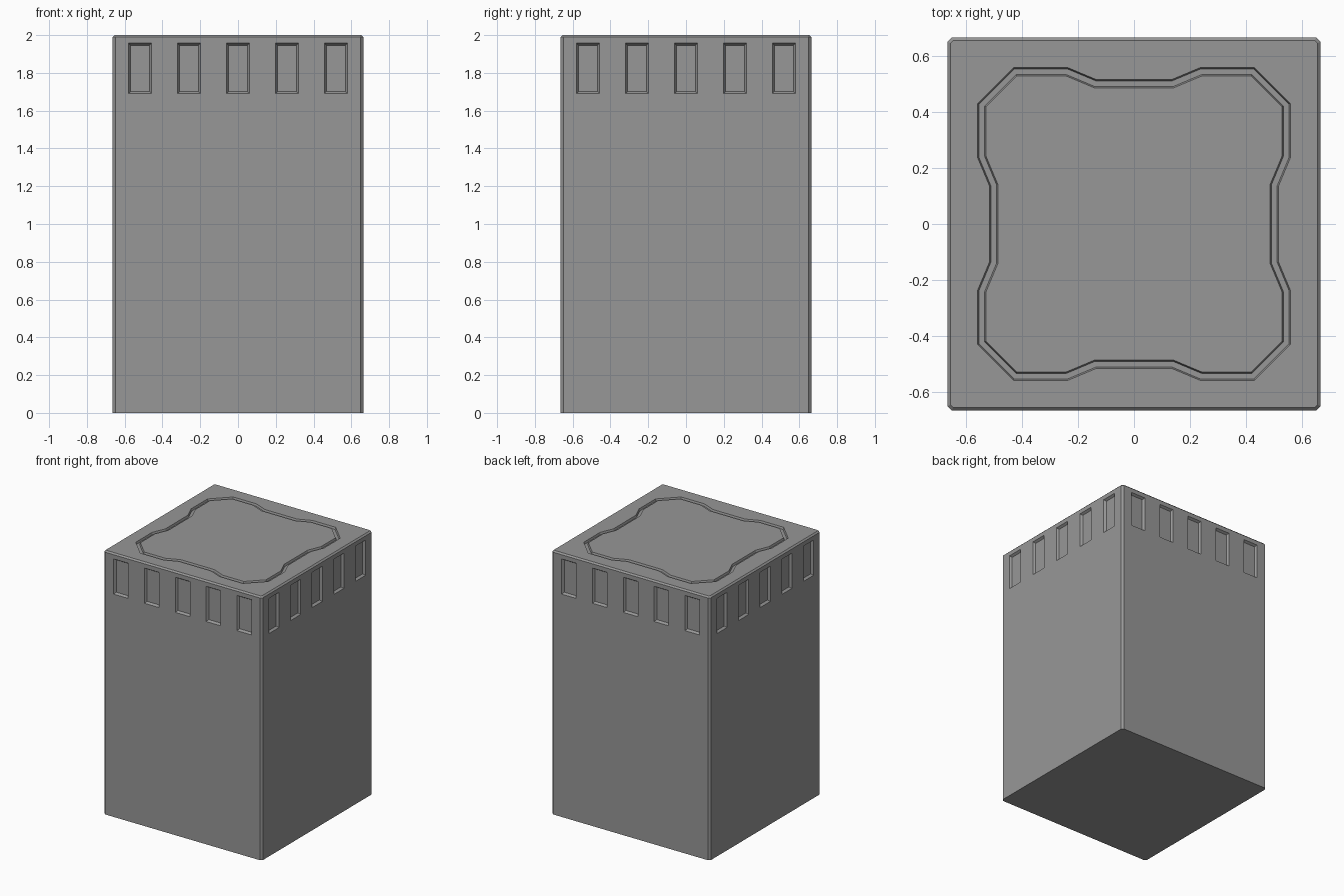
import bpy, bmesh, math
from mathutils import Vector, Matrix

if "Cube" in bpy.data.objects:
    bpy.data.objects.remove(bpy.data.objects["Cube"])

HALF, H, CORNER, RIM = 0.665, 2.0, 0.016, 0.011


def make_object(name, bm):
    bmesh.ops.recalc_face_normals(bm, faces=bm.faces)
    me = bpy.data.meshes.new(name)
    bm.to_mesh(me)
    bm.free()
    ob = bpy.data.objects.new(name, me)
    bpy.context.collection.objects.link(ob)
    return ob


def skin(bm, loops, closed):
    """Bridge equal-length vertex loops; cap the ends or close into a ring."""
    rings = [[bm.verts.new(p) for p in lp] for lp in loops]
    n = len(rings[0])
    for i in range(len(rings) if closed else len(rings) - 1):
        a, b = rings[i], rings[(i + 1) % len(rings)]
        for j in range(n):
            k = (j + 1) % n
            bm.faces.new((a[j], a[k], b[k], b[j]))
    if not closed:
        bm.faces.new(rings[0])
        bm.faces.new(rings[-1])


def four_sided(quarter):
    """Repeat the points of one side around all four sides."""
    return [Matrix.Rotation(s * math.pi / 2, 2) @ Vector(p)
            for s in range(4) for p in quarter]


def offset(loop, d):
    """Mitred inward offset of a counter-clockwise 2D loop."""
    out = []
    for i, p in enumerate(loop):
        e1 = (p - loop[i - 1]).normalized()
        e2 = (loop[(i + 1) % len(loop)] - p).normalized()
        n1, n2 = Vector((-e1.y, e1.x)), Vector((-e2.y, e2.x))
        out.append(p + (n1 + n2) * d / (1 + n1.dot(n2)))
    return out


# Pillar body: clipped corners and a narrow chamfer round the top
plan = four_sided([(CORNER - HALF, -HALF), (HALF - CORNER, -HALF)])
bm = bmesh.new()
skin(bm, [[(p.x, p.y, z) for p in offset(plan, d)]
          for d, z in ((0, 0), (0, H - RIM), (RIM, H))], False)
body = make_object("pillar_body", bm)

grey = bpy.data.materials.new("dark_grey")
grey.diffuse_color = (0.31, 0.31, 0.31, 1)
grey.use_nodes = True
grey.node_tree.nodes["Principled BSDF"].inputs["Base Color"].default_value = grey.diffuse_color
body.data.materials.append(grey)

# Tapered window recesses, five on each side
bm = bmesh.new()
DEPTH, TAPER, OUT = 0.017, 0.011, 0.01
for side in range(4):
    rot = Matrix.Rotation(side * math.pi / 2, 3, 'Z')
    for i in range(-2, 3):
        cx, loops = i * 0.259, []
        for d in (-OUT, DEPTH):
            t = TAPER * d / DEPTH
            w, z0, z1, y = 0.061 - t, 1.69 + t, 1.957 - t, -HALF + d
            loops.append([rot @ Vector(p) for p in (
                (cx - w, y, z0), (cx + w, y, z0), (cx + w, y, z1), (cx - w, y, z1))])
        skin(bm, loops, False)
windows = make_object("window_cutter", bm)

# Decorative channel in the top face
outline = four_sided([(-0.43, -0.557), (-0.235, -0.557), (-0.135, -0.515),
                      (0.135, -0.515), (0.235, -0.557), (0.43, -0.557)])
bm = bmesh.new()
section = [(-0.003, 0.01), (0.005, -0.016), (0.025, -0.016), (0.033, 0.01)]
skin(bm, [[(p.x, p.y, H + z) for p in offset(outline, d)] for d, z in section], True)
channel = make_object("channel_cutter", bm)

# Carve the body, then remove the cutters
for cutter in (windows, channel):
    cutter.data.materials.append(grey)
    cutter.hide_render = True
    bpy.context.view_layer.objects.active = body
    mod = body.modifiers.new(cutter.name, 'BOOLEAN')
    mod.operation, mod.solver, mod.object = 'DIFFERENCE', 'EXACT', cutter
    bpy.ops.object.modifier_apply(modifier=mod.name)
    bpy.data.objects.remove(cutter)
